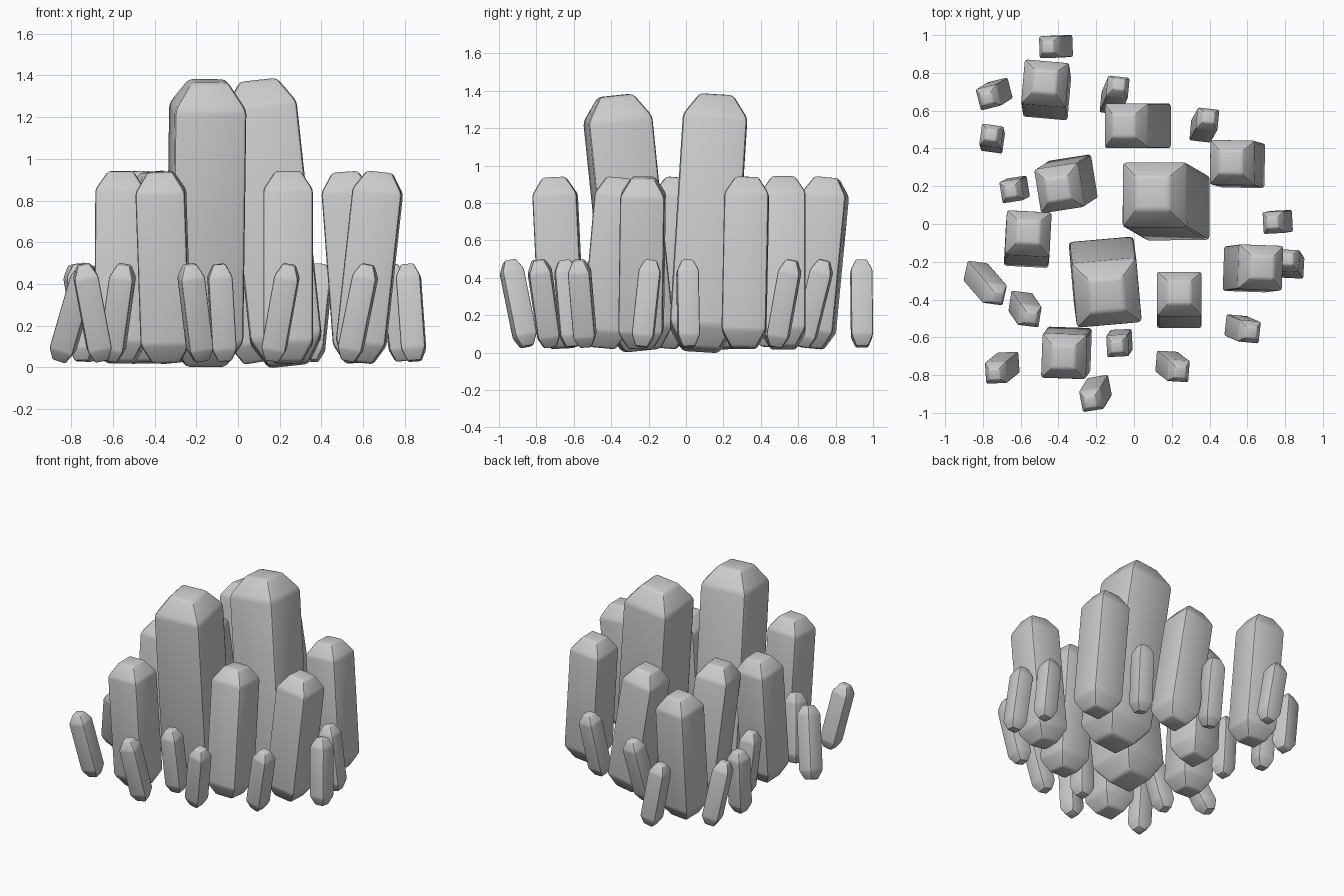
import bpy, bmesh, math
from mathutils import Vector, Matrix

if "Cube" in bpy.data.objects:
    bpy.data.objects.remove(bpy.data.objects["Cube"])

# size class: width, lower shoulder z, upper shoulder z, cap height, bevel
LARGE = (0.345, 0.135, 1.25, 0.125, 0.020)
MEDIUM = (0.237, 0.115, 0.845, 0.092, 0.014)
SMALL = (0.116, 0.090, 0.435, 0.060, 0.009)


def crystal(name, size, x, y, dx, dy, turn):
    """Square shaft with truncated pyramid ends; (x, y) = upper shoulder, (dx, dy) = shift to the foot."""
    w, z0, z1, cap, bev = size
    top, foot = Vector((x, y, z1)), Vector((x + dx, y + dy, z0))
    axis = top - foot
    lean = Vector((0, 0, 1)).rotation_difference(axis).to_matrix().to_4x4()
    mat = Matrix.Translation(foot) @ lean @ Matrix.Rotation(math.radians(turn), 4, 'Z')
    h = axis.length
    bm = bmesh.new()
    rings = []
    for z, s in ((-cap, 0.56), (0, 1), (h, 1), (h + cap, 0.52)):
        r = w / 2 * s
        rings.append([bm.verts.new(mat @ Vector((a * r, b * r, z)))
                      for a, b in ((-1, -1), (1, -1), (1, 1), (-1, 1))])
    bm.faces.new(rings[0][::-1])
    bm.faces.new(rings[-1])
    for lo, hi in zip(rings, rings[1:]):
        for i in range(4):
            j = (i + 1) % 4
            bm.faces.new((lo[i], lo[j], hi[j], hi[i]))
    bmesh.ops.bevel(bm, geom=bm.edges[:], offset=bev, segments=2, profile=0.5, affect='EDGES')
    bmesh.ops.recalc_face_normals(bm, faces=bm.faces[:])
    me = bpy.data.meshes.new(name)
    bm.to_mesh(me)
    bm.free()
    ob = bpy.data.objects.new(name, me)
    bpy.context.collection.objects.link(ob)
    bpy.context.view_layer.objects.active = ob
    bpy.ops.object.select_all(action='DESELECT')
    ob.select_set(True)
    bpy.ops.object.shade_smooth_by_angle(angle=math.radians(30))


# central pair of tall crystals
large = [(0.11, 0.155, 0.12, -0.07, 0), (-0.145, -0.365, -0.015, 0.115, 5)]

# middle ring
medium = [
    (-0.47, 0.745, 0.01, -0.07, -5), (-0.04, 0.52, 0.12, 0.0, 0),
    (0.52, 0.325, 0.055, -0.015, -1), (-0.395, 0.19, 0.07, 0.045, 9),
    (-0.56, -0.05, -0.005, -0.06, -3), (0.67, -0.23, -0.08, -0.01, -2),
    (0.24, -0.37, 0.0, -0.065, 0), (-0.37, -0.70, 0.025, 0.035, -2),
]

# small outer shards
small = [
    (-0.445, 0.937, 0.064, 0.004, 2), (-0.77, 0.67, 0.06, 0.037, 14),
    (-0.755, 0.467, 0.008, -0.03, -8), (-0.085, 0.725, -0.035, -0.085, -6),
    (0.39, 0.555, -0.035, -0.062, -6), (-0.648, 0.175, 0.032, 0.016, 9),
    (0.74, 0.008, 0.042, 0.006, 3), (0.817, -0.193, 0.025, -0.037, -3),
    (-0.738, -0.37, -0.10, 0.115, -10), (-0.553, -0.485, -0.048, 0.07, -8),
    (0.61, -0.57, -0.07, 0.03, -6), (-0.087, -0.645, 0.02, 0.03, 3),
    (-0.73, -0.787, 0.065, 0.052, 3), (0.235, -0.778, -0.062, 0.048, -4),
    (-0.225, -0.932, 0.042, 0.07, 10),
]

for label, size, items in (("large_crystal", LARGE, large),
                           ("medium_crystal", MEDIUM, medium),
                           ("small_crystal", SMALL, small)):
    for n, p in enumerate(items, 1):
        crystal(f"{label}_{n}", size, *p)
